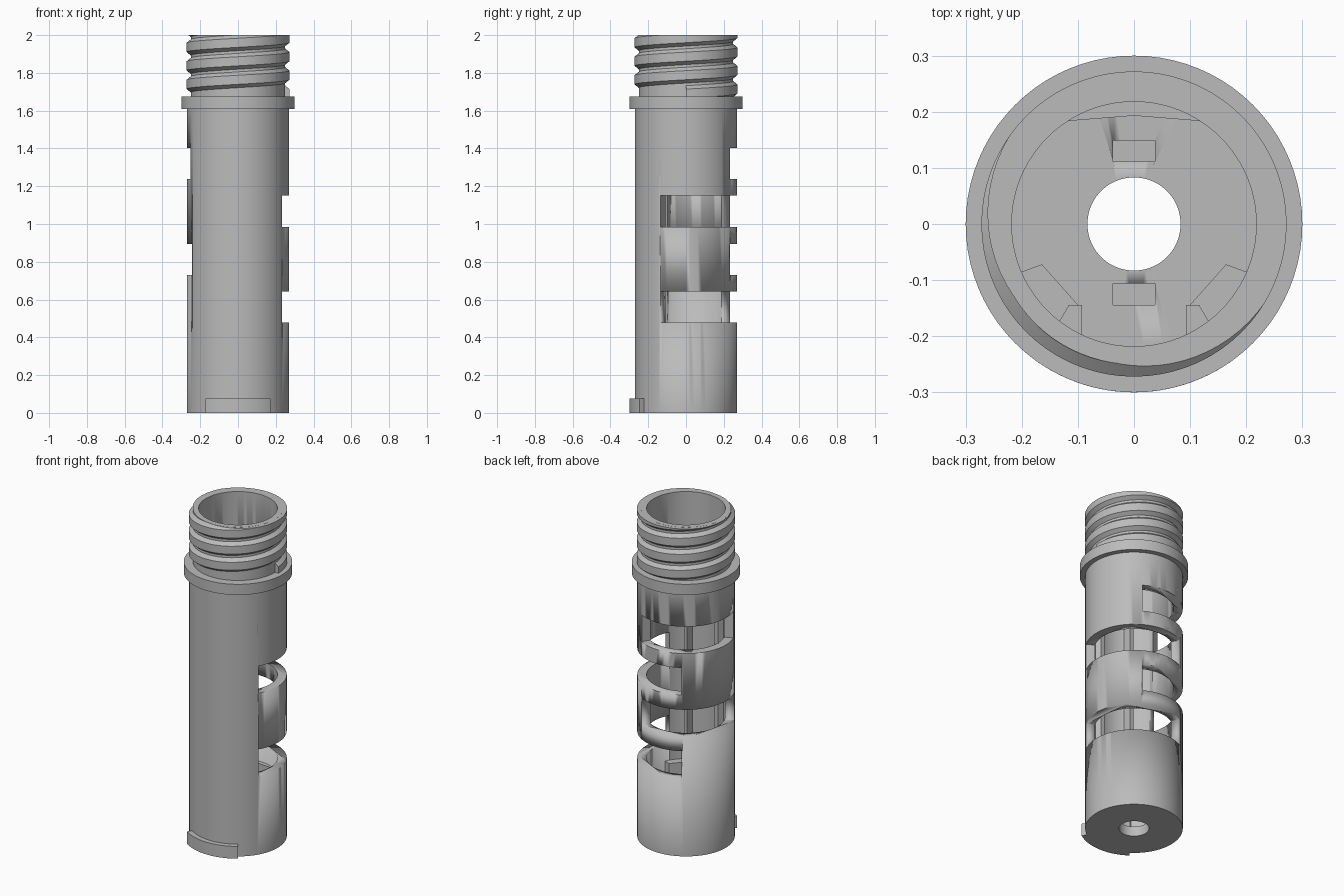
import bpy, bmesh, math
from math import radians, cos, sin, pi

if "Cube" in bpy.data.objects:
    bpy.data.objects.remove(bpy.data.objects["Cube"])

grey = bpy.data.materials.new("plain grey")
grey.diffuse_color = (0.5, 0.5, 0.5, 1)
grey.use_nodes = True
grey.node_tree.nodes["Principled BSDF"].inputs["Base Color"].default_value = grey.diffuse_color


def finish(name, bm, smooth=True):
    bmesh.ops.recalc_face_normals(bm, faces=bm.faces)
    me = bpy.data.meshes.new(name)
    bm.to_mesh(me)
    bm.free()
    ob = bpy.data.objects.new(name, me)
    bpy.context.collection.objects.link(ob)
    me.materials.append(grey)
    if smooth:
        bpy.ops.object.select_all(action='DESELECT')
        ob.select_set(True)
        bpy.context.view_layer.objects.active = ob
        bpy.ops.object.shade_smooth_by_angle(angle=radians(30))
    return ob


def lathe(name, profile, n=80):
    """Revolve a closed (radius, z) profile about the z axis."""
    bm = bmesh.new()
    rings = [[bm.verts.new((r * cos(2 * pi * i / n), r * sin(2 * pi * i / n), z))
              for r, z in profile] for i in range(n)]
    for i in range(n):
        a, b = rings[i], rings[(i + 1) % n]
        for j in range(len(profile)):
            k = (j + 1) % len(profile)
            bm.faces.new((a[j], b[j], b[k], a[k]))
    return finish(name, bm)


def prism(name, pts, z0, z1):
    """Extrude an outline in plan from z0 to z1."""
    bm = bmesh.new()
    f = bm.faces.new([bm.verts.new((x, y, z0)) for x, y in pts])
    g = bmesh.ops.extrude_face_region(bm, geom=[f])
    for v in g["geom"]:
        if isinstance(v, bmesh.types.BMVert):
            v.co.z = z1
    return finish(name, bm)


def arc(r, a0, a1, n):
    return [(r * cos(radians(a0 + (a1 - a0) * i / n)),
             r * sin(radians(a0 + (a1 - a0) * i / n))) for i in range(n + 1)]


def sector(name, r0, r1, a0, a1, z0, z1, n=24):
    return prism(name, arc(r1, a0, a1, n) + arc(r0, a1, a0, n), z0, z1)


def cut(target, cutter):
    m = target.modifiers.new("cut", 'BOOLEAN')
    m.operation = 'DIFFERENCE'
    m.solver = 'EXACT'
    m.object = cutter
    cutter.hide_render = True
    cutter.hide_set(True)


# Tube body with floor, collar and neck
R, RI, FLOOR = 0.27, 0.218, 0.06
body = lathe("tube_body", [
    (0.083, 0), (R, 0), (R, 1.61), (0.3, 1.61), (0.3, 1.675), (0.25, 1.675),
    (0.25, 2.0), (RI, 2.0), (RI, FLOOR), (0.083, FLOOR)])

# Staggered side windows
for i, (a0, a1, z0, z1) in enumerate([(-30, 120, 0.478, 0.642), (-30, 120, 0.985, 1.15),
                                      (60, 206, 0.73, 0.895), (60, 201, 1.238, 1.402)]):
    cut(body, sector(f"window_cutter_{i}", 0.1, 0.4, a0, a1, z0, z1))

# Two shallow pockets in the floor
for i, y in enumerate((0.13, -0.125)):
    pts = [(-0.037, y - 0.019), (0.037, y - 0.019), (0.037, y + 0.019), (-0.037, y + 0.019)]
    cut(body, prism(f"pocket_cutter_{i}", pts, FLOOR - 0.03, FLOOR + 0.05))

# Screw thread, trimmed flat at the top
bm = bmesh.new()
n, pitch, turns = 72, 0.098, 3.7
section = [(0.24, -0.042), (0.25, -0.042), (0.272, -0.024),
           (0.272, 0.024), (0.25, 0.042), (0.24, 0.042)]
prev = None
for i in range(int(n * turns) + 1):
    a = 2 * pi * i / n
    z = 1.69 + pitch * i / n
    ring = [bm.verts.new((r * cos(a), r * sin(a), z + dz)) for r, dz in section]
    if prev:
        for j in range(6):
            k = (j + 1) % 6
            bm.faces.new((prev[j], ring[j], ring[k], prev[k]))
    else:
        bm.faces.new(ring)
    prev = ring
bm.faces.new(prev)
bmesh.ops.bisect_plane(bm, geom=bm.verts[:] + bm.edges[:] + bm.faces[:], dist=1e-5,
                       plane_co=(0, 0, 1.9995), plane_no=(0, 0, 1), clear_outer=True)
bmesh.ops.holes_fill(bm, edges=[e for e in bm.edges if e.is_boundary], sides=0)
finish("screw_thread", bm)

# Locating tab at the foot
sector("foot_tab", 0.25, 0.3, 235, 305, 0, 0.075)

# Inner supports and tall rails, mirrored left and right
for side, s in (("left", -1), ("right", 1)):
    prism(f"inner_support_{side}", [(s * x, y) for x, y in (
        (0.215, -0.091), (0.2, -0.085), (0.164, -0.072), (0.1, -0.144), (0.116, -0.144),
        (0.132, -0.172), (0.142, -0.19), (0.185, -0.15))], 0.03, 0.37)
    prism(f"tall_rail_{side}", [(s * x, y) for x, y in (
        (0.093, -0.144), (0.116, -0.144), (0.138, -0.182), (0.093, -0.21))], 0.03, 1.6)

# Rear support against the back wall
prism("rear_support", [(0.125, 0.183), (0, 0.193), (-0.125, 0.183)] + arc(0.235, 122, 58, 16),
      0.03, 0.37)
